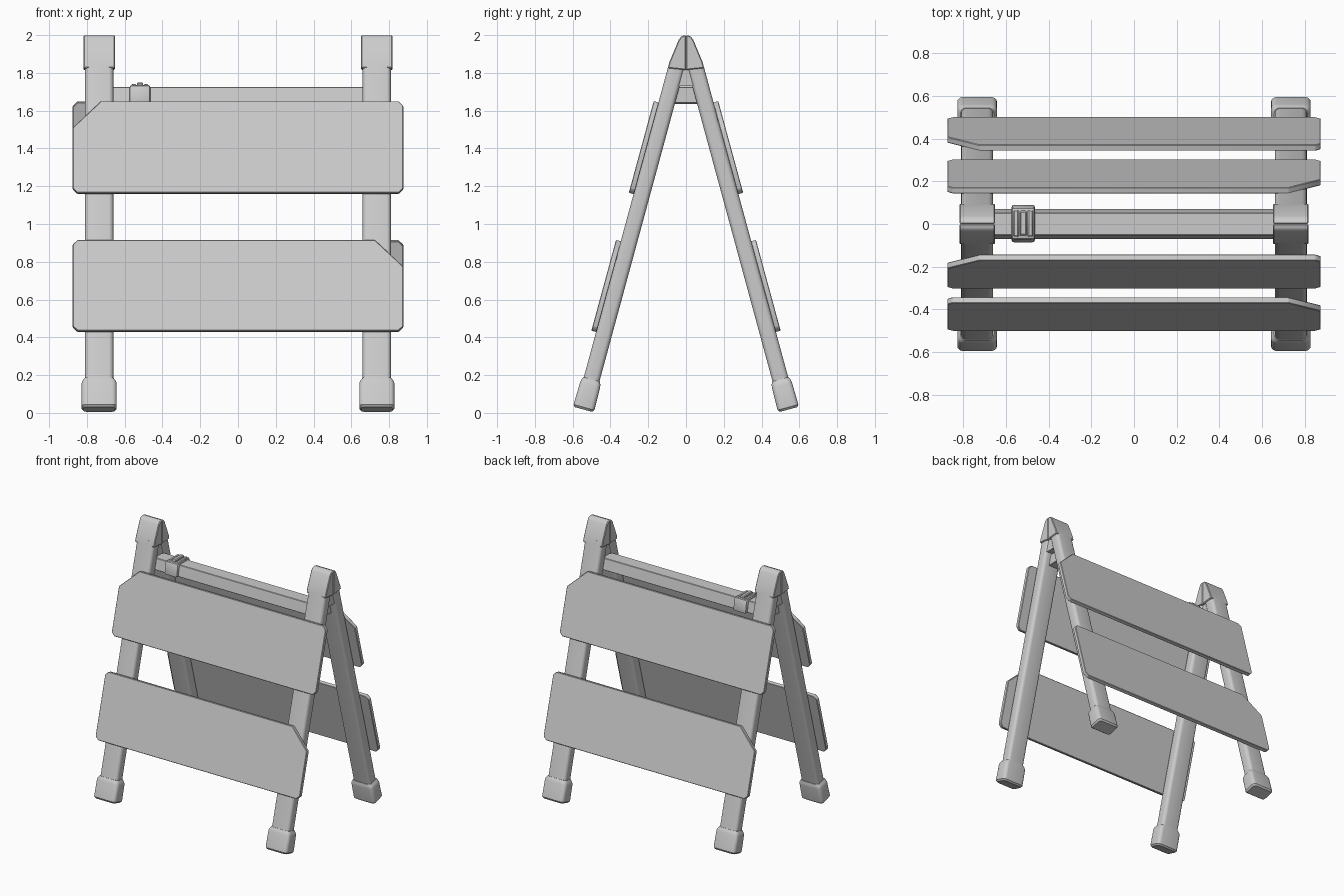
import bpy, bmesh, math
from mathutils import Matrix, Vector

if "Cube" in bpy.data.objects:
    bpy.data.objects.remove(bpy.data.objects["Cube"])

TILT = math.radians(15.2)
COS = math.cos(TILT)
FOOT_Y, FOOT_Z = -0.543, 0.018

# Leg-plane frame: local z runs up the leg, local -y faces outward
FRONT = Matrix.Translation((0, FOOT_Y, FOOT_Z)) @ Matrix.Rotation(-TILT, 4, 'X')
BACK = Matrix.Rotation(math.pi, 4, 'Z') @ FRONT


def finish(name, bm, mat, bevel=0.0, segs=2):
    if bevel:
        edges = [e for e in bm.edges if e.calc_face_angle(0) > math.radians(15)]
        bmesh.ops.bevel(bm, geom=edges, offset=bevel, segments=segs,
                        profile=0.5, affect='EDGES', clamp_overlap=True)
    bmesh.ops.recalc_face_normals(bm, faces=bm.faces)
    bm.transform(mat)
    me = bpy.data.meshes.new(name)
    bm.to_mesh(me)
    bm.free()
    ob = bpy.data.objects.new(name, me)
    bpy.context.collection.objects.link(ob)
    bpy.ops.object.select_all(action='DESELECT')
    ob.select_set(True)
    bpy.context.view_layer.objects.active = ob
    bpy.ops.object.shade_smooth_by_angle(angle=math.radians(32))
    return ob


def prism(name, pts, axis, a, b, mat=Matrix(), bevel=0.0, segs=1):
    """Extrude a profile along x (points are y,z) or along y (points are x,z)."""
    bm = bmesh.new()
    place = (lambda p, t: (t, p[0], p[1])) if axis == 'x' else (lambda p, t: (p[0], t, p[1]))
    face = bm.faces.new([bm.verts.new(place(p, a)) for p in pts])
    ext = bmesh.ops.extrude_face_region(bm, geom=[face])
    step = Vector((b - a, 0, 0)) if axis == 'x' else Vector((0, b - a, 0))
    bmesh.ops.translate(bm, vec=step, verts=[v for v in ext['geom'] if isinstance(v, bmesh.types.BMVert)])
    # restore the starting cap if the extrusion removed it
    bmesh.ops.holes_fill(bm, edges=[e for e in bm.edges if e.is_boundary], sides=0)
    return finish(name, bm, mat, bevel, segs)


def loft(name, cx, sections, mat):
    """Stack rounded rectangles given as (height, half width, half depth, radius)."""
    bm = bmesh.new()
    rings = []
    for z, hw, hd, r in sections:
        ring = []
        for k, (sx, sy) in enumerate(((1, 1), (-1, 1), (-1, -1), (1, -1))):
            for i in range(5):
                a = math.pi / 2 * (k + i / 4)
                ring.append(bm.verts.new((cx + sx * (hw - r) + r * math.cos(a),
                                          sy * (hd - r) + r * math.sin(a), z)))
        rings.append(ring)
    n = len(rings[0])
    for lo, hi in zip(rings, rings[1:]):
        for i in range(n):
            bm.faces.new((lo[i], lo[(i + 1) % n], hi[(i + 1) % n], hi[i]))
    bm.faces.new(rings[0][::-1])
    bm.faces.new(rings[-1])
    return finish(name, bm, mat)


def along(z):
    return (z - FOOT_Z) / COS


def board(name, z0, z1, big_side, mat):
    """Plank with three small clipped corners and one large one at the top."""
    w, c, big = 0.875, 0.025, 0.145
    s0, s1 = along(z0) - 0.008, along(z1) - 0.008
    pts = [(w - c, s0), (w, s0 + c), (w, s1 - big), (w - big - 0.005, s1),
           (-w + c, s1), (-w, s1 - c), (-w, s0 + c), (-w + c, s0)]
    prism(name, [(x * big_side, z) for x, z in pts], 'y', -0.069, -0.040, mat, 0.003)


# Legs, rubber feet and planks for both halves of the frame
for side, mat in (("front", FRONT), ("back", BACK)):
    for x in (-0.735, 0.735):
        tag = side + ("_left" if x < 0 else "_right")
        loft(tag + "_leg", x, [(0.05, 0.075, 0.043, 0.024),
                               (along(1.85), 0.075, 0.043, 0.024)], mat)
        loft(tag + "_foot", x, [(0, 0.083, 0.047, 0.02), (0.012, 0.093, 0.057, 0.025),
                                (0.135, 0.093, 0.055, 0.025), (0.15, 0.088, 0.052, 0.025),
                                (0.165, 0.078, 0.046, 0.025)], mat)
    board(side + "_upper_board", 1.155, 1.64, -1, mat)
    board(side + "_lower_board", 0.425, 0.905, 1, mat)

# Peak caps, in two halves meeting at a seam, with the hinge block beneath
for x, tag in ((-0.735, "left"), (0.735, "right")):
    for s, half in ((-1, "front"), (1, "back")):
        pts = [(0, 1.815), (0.096, 1.825), (0.089, 1.855), (0.039, 1.975),
               (0.024, 1.995), (0, 2.0)]
        prism(tag + "_cap_" + half, [(s * y, z) for y, z in pts], 'x',
              x - 0.083, x + 0.083, bevel=0.005)
    prism(tag + "_hinge", [(-0.045, 1.73), (0.045, 1.73), (0.015, 1.84), (-0.015, 1.84)],
          'x', x - 0.065, x + 0.065)

# Cross bar between the leg pairs
prism("cross_bar", [(-0.07, 1.64), (0.07, 1.64), (0.052, 1.725), (-0.052, 1.725)],
      'x', -0.76, 0.76, bevel=0.003)

# Clip wrapped round the bar, with ridges and a small latch
prism("clip_body", [(-0.088, 1.635), (0.092, 1.635), (0.076, 1.735), (-0.072, 1.735)],
      'x', -0.574, -0.464, bevel=0.012, segs=2)
prism("clip_latch", [(-0.06, 1.72), (0.066, 1.72), (0.06, 1.75), (-0.054, 1.75)],
      'x', -0.535, -0.503, bevel=0.006)
for x in (-0.552, -0.486):
    prism("clip_ridge", [(-0.065, 1.72), (0.07, 1.72), (0.065, 1.741), (-0.06, 1.741)],
          'x', x - 0.012, x + 0.012, bevel=0.005)
